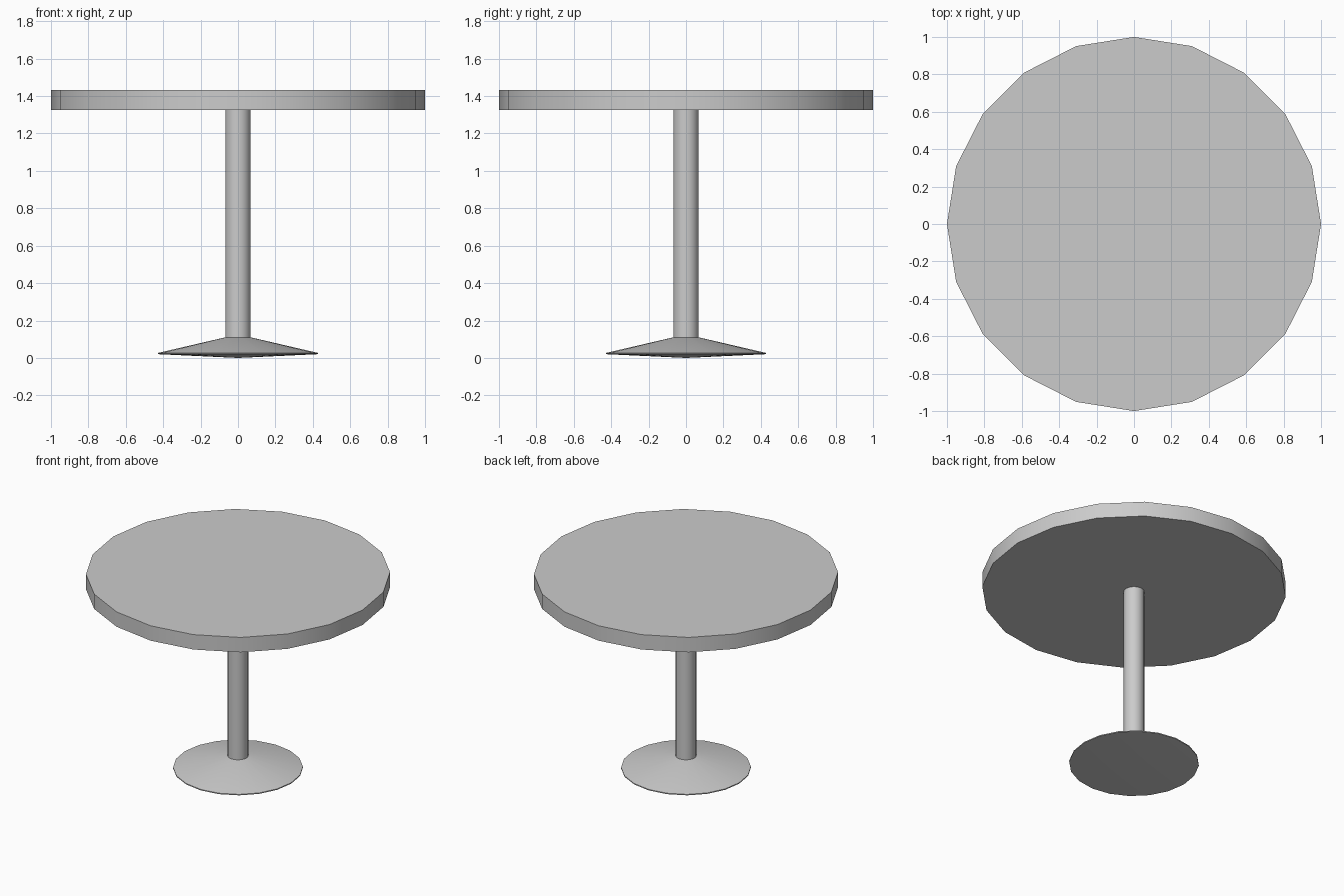
import bpy, bmesh
from math import radians, cos, sin, pi

if "Cube" in bpy.data.objects:
    bpy.data.objects.remove(bpy.data.objects["Cube"])

SIDES = 20


def lathe(name, profile):
    """Revolve (radius, z) points, listed bottom to top, around the z axis."""
    bm = bmesh.new()
    rings = []
    for r, z in profile:
        n = SIDES if r > 0 else 1
        rings.append([bm.verts.new((r * cos(2 * pi * i / SIDES), r * sin(2 * pi * i / SIDES), z))
                      for i in range(n)])
    for a, b in zip(rings, rings[1:]):
        for i in range(SIDES):
            j = (i + 1) % SIDES
            if len(a) == 1:
                bm.faces.new((a[0], b[j], b[i]))
            else:
                bm.faces.new((a[i], a[j], b[j], b[i]))
    # flat caps
    if len(rings[0]) > 1:
        bm.faces.new(rings[0][::-1])
    bm.faces.new(rings[-1])
    mesh = bpy.data.meshes.new(name)
    bm.to_mesh(mesh)
    bm.free()
    obj = bpy.data.objects.new(name, mesh)
    bpy.context.collection.objects.link(obj)
    bpy.ops.object.select_all(action='DESELECT')
    obj.select_set(True)
    bpy.context.view_layer.objects.active = obj
    bpy.ops.object.shade_smooth_by_angle(angle=radians(30))
    return obj


# round slab top
lathe("table_top", [(1.0, 1.325), (1.0, 1.433)])

# central post
lathe("column", [(0.068, 0.11), (0.068, 1.325)])

# conical foot with slightly bulging underside
lathe("foot", [(0, 0), (0.427, 0.02), (0.427, 0.027), (0.068, 0.11)])
